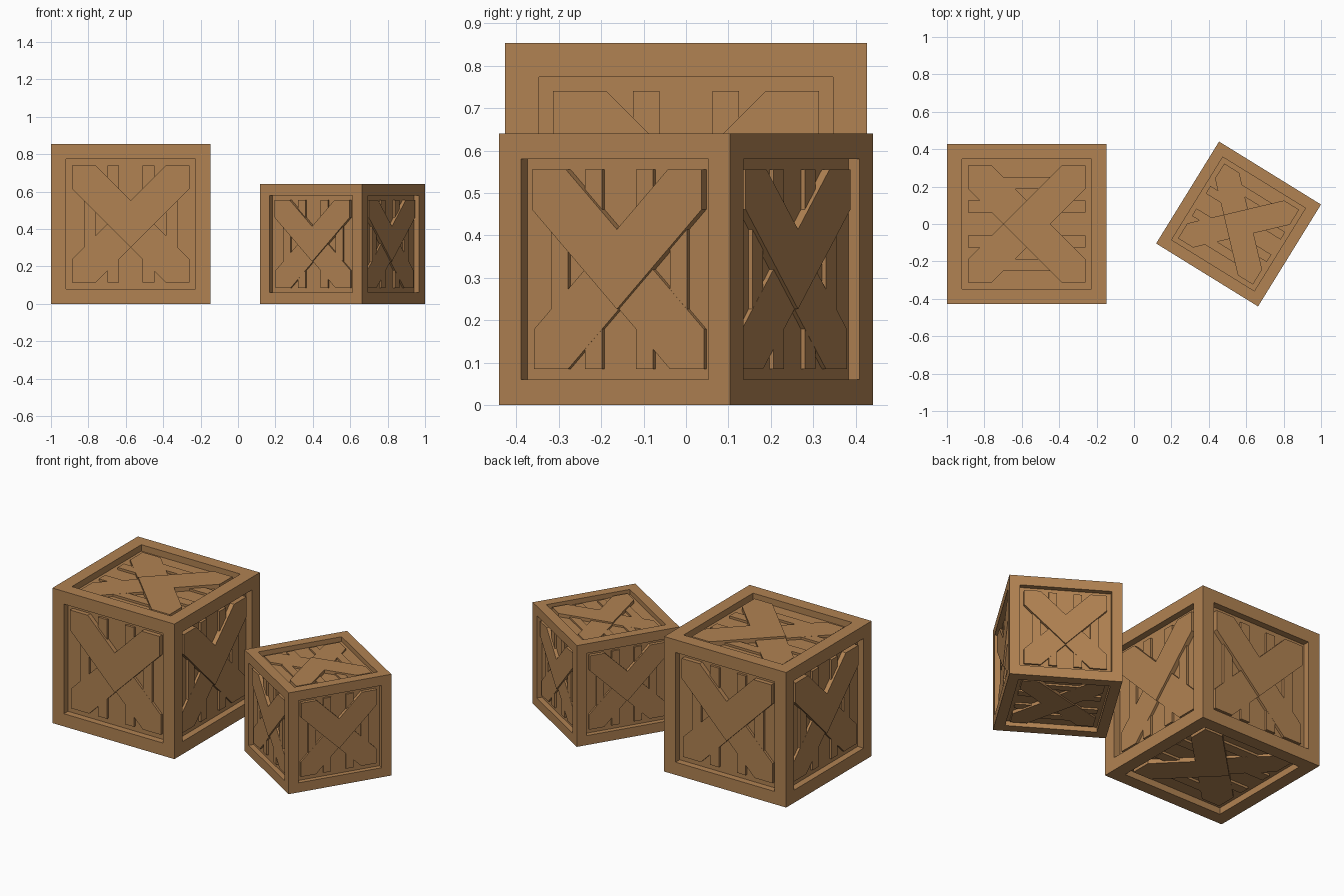
import bpy, bmesh, math
from mathutils import Matrix, Vector

if "Cube" in bpy.data.objects:
    bpy.data.objects.remove(bpy.data.objects["Cube"])

wood = bpy.data.materials.new("crate wood brown")
wood.diffuse_color = (0.44, 0.224, 0.085, 1)
wood.use_nodes = True
wood.node_tree.nodes["Principled BSDF"].inputs["Base Color"].default_value = wood.diffuse_color

HALF = 0.427          # half size of the large crate
OPEN = 0.3135         # half size of the recessed panel
G = OPEN / 5          # slat module
FLOOR, LEG, VEE = 0.041, 0.026, 0.013   # depths below the frame

X, Y, Z = Vector((1, 0, 0)), Vector((0, 1, 0)), Vector((0, 0, 1))
# outward normal and "up" of the pattern for each face
FACES = [(-Y, Z), (Y, Z), (X, Z), (-X, Z), (Z, X), (-Z, X)]

# profiles in slat modules
VEE_SHAPE = [(-5, 5), (-5, 3), (0, -2), (5, 3), (5, 5), (3, 5), (0, 2), (-3, 5)]
LEG_SHAPE = [(-5, -5), (-3, -5), (0, -2), (-2, 0), (-5, -3)]


def finish(bm, name, matrix):
    bmesh.ops.recalc_face_normals(bm, faces=bm.faces)
    mesh = bpy.data.meshes.new(name)
    bm.to_mesh(mesh)
    bm.free()
    mesh.materials.append(wood)
    obj = bpy.data.objects.new(name, mesh)
    obj.matrix_world = matrix
    bpy.context.collection.objects.link(obj)


def mirror(shape):
    return [(-u, v) for u, v in reversed(shape)]


def board(bm, shape, depth, normal, up):
    """Prism from the panel floor up to the given depth on one face."""
    side = up.cross(normal)
    low, high = HALF - FLOOR - 0.002, HALF - depth
    verts = [bm.verts.new(side * u * G + up * v * G + normal * low) for u, v in shape]
    face = bm.faces.new(verts)
    ext = bmesh.ops.extrude_face_region(bm, geom=[face])
    moved = [e for e in ext["geom"] if isinstance(e, bmesh.types.BMVert)]
    bmesh.ops.translate(bm, verts=moved, vec=normal * (high - low))
    # close the back if the extrusion removed it
    if not face.is_valid:
        bm.faces.new(verts)


def boards(name, shapes, depth, matrix):
    bm = bmesh.new()
    for normal, up in FACES:
        for shape in shapes:
            board(bm, shape, depth, normal, up)
    finish(bm, name, matrix)


def crate(prefix, x, scale, angle):
    m = (Matrix.Translation((x, 0, HALF * scale))
         @ Matrix.Rotation(angle, 4, 'Z') @ Matrix.Scale(scale, 4))
    # frame: cube with six sunken panels
    bm = bmesh.new()
    bmesh.ops.create_cube(bm, size=2 * HALF)
    panels = list(bm.faces)
    bmesh.ops.inset_individual(bm, faces=panels, thickness=HALF - OPEN)
    for f in panels:
        n = f.normal.copy()
        ext = bmesh.ops.extrude_face_region(bm, geom=[f])
        moved = [e for e in ext["geom"] if isinstance(e, bmesh.types.BMVert)]
        bmesh.ops.translate(bm, verts=moved, vec=-n * FLOOR)
        if f.is_valid:
            bm.faces.remove(f)
    finish(bm, prefix + "_frame", m)
    # vertical slats
    slats = [[(a, -5), (a + 1, -5), (a + 1, 5), (a, 5)] for a in (-4, -2, 1, 3)]
    boards(prefix + "_slats", slats, LEG + 0.0005, m)
    # cross braces: upper vee and two lower legs
    boards(prefix + "_upper_brace", [VEE_SHAPE], VEE, m)
    boards(prefix + "_lower_braces", [LEG_SHAPE, mirror(LEG_SHAPE)], LEG, m)


crate("large_crate", -0.573, 1.0, 0)
crate("small_crate", 0.559, 0.75, math.radians(-31.7))
